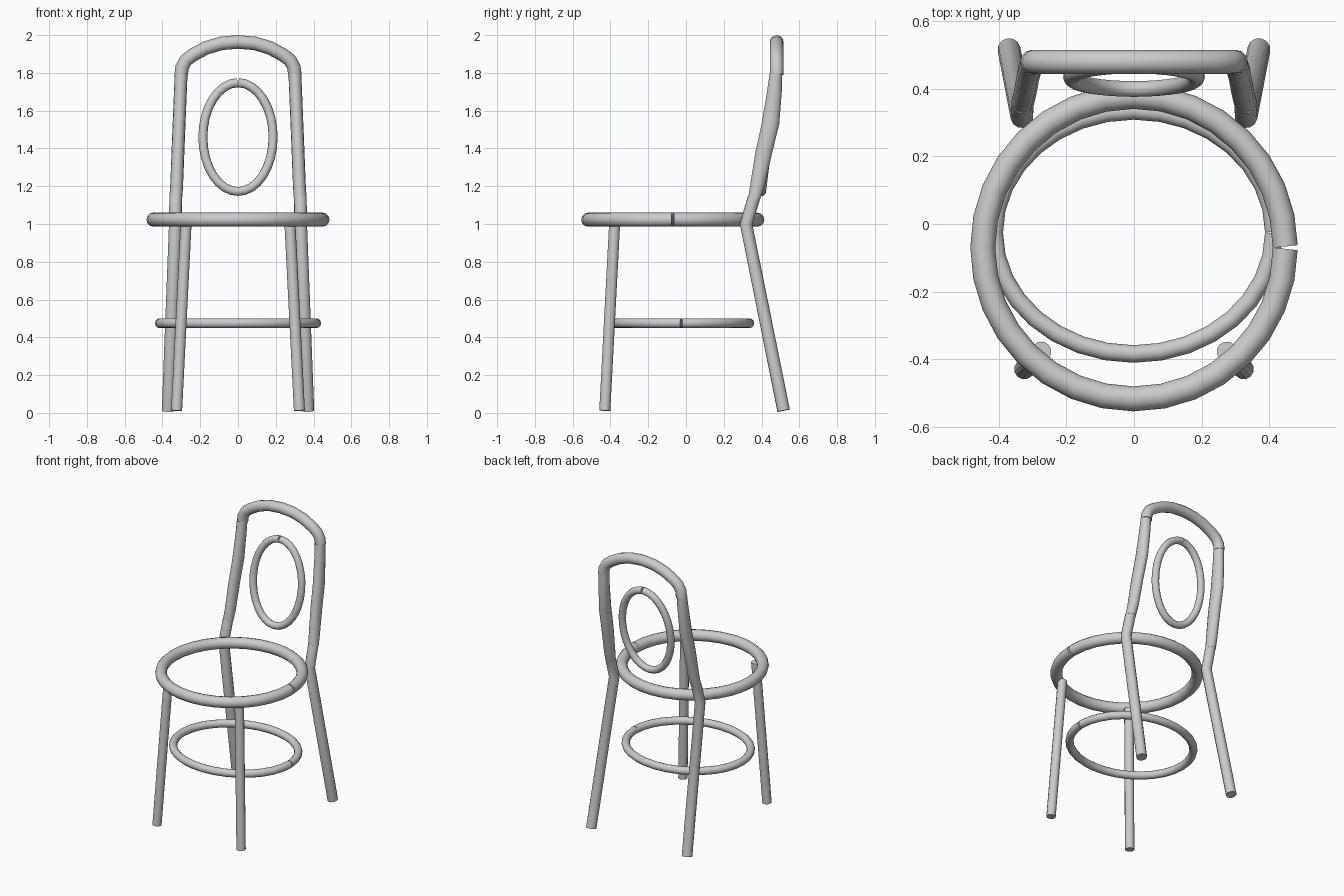
import bpy, bmesh
from math import sin, cos, pi, radians
from mathutils import Vector

cube = bpy.data.objects.get("Cube")
if cube:
    bpy.data.objects.remove(cube, do_unlink=True)

# Single grey metal
metal = bpy.data.materials.new("grey_metal")
metal.use_nodes = True
grey = (0.6, 0.6, 0.6, 1)
metal.diffuse_color = grey
metal.node_tree.nodes["Principled BSDF"].inputs["Base Color"].default_value = grey


def finish(name, mesh):
    mesh.materials.clear()
    mesh.materials.append(metal)
    ob = bpy.data.objects.new(name, mesh)
    bpy.context.collection.objects.link(ob)
    bpy.ops.object.select_all(action='DESELECT')
    ob.select_set(True)
    bpy.context.view_layer.objects.active = ob
    bpy.ops.object.shade_smooth_by_angle(angle=radians(40))
    return ob


def tube(name, points, radius):
    """Round capped tube along a path."""
    cu = bpy.data.curves.new(name + "_path", 'CURVE')
    cu.dimensions = '3D'
    cu.bevel_depth = radius
    cu.bevel_resolution = 4
    cu.use_fill_caps = True
    sp = cu.splines.new('POLY')
    sp.points.add(len(points) - 1)
    for p, co in zip(sp.points, points):
        p.co = (*co, 1)
    helper = bpy.data.objects.new(name + "_path", cu)
    bpy.context.collection.objects.link(helper)
    dg = bpy.context.evaluated_depsgraph_get()
    mesh = bpy.data.meshes.new_from_object(helper.evaluated_get(dg))
    bpy.data.objects.remove(helper, do_unlink=True)
    return finish(name, mesh)


def ring(name, centre, u, v, radius, gap, steps=32):
    """Elliptical bent tube with a narrow open seam at the u end."""
    c, u, v = Vector(centre), Vector(u), Vector(v)
    pts = []
    for i in range(steps + 1):
        a = gap + (2 * pi - 2 * gap) * i / steps
        pts.append(c + u * cos(a) + v * sin(a))
    return tube(name, pts, radius)


def bowed_post(name, side, sections, width, sides=14):
    """Oval post lofted through (x, y, z, half depth) sections."""
    bm = bmesh.new()
    loops = []
    for x, y, z, depth in sections:
        loops.append([bm.verts.new((side * x + width * cos(2 * pi * i / sides),
                                    y + depth * sin(2 * pi * i / sides), z))
                      for i in range(sides)])
    for low, high in zip(loops, loops[1:]):
        for i in range(sides):
            j = (i + 1) % sides
            bm.faces.new((low[i], low[j], high[j], high[i]))
    bm.faces.new(loops[0][::-1])
    bm.faces.new(loops[-1])
    mesh = bpy.data.meshes.new(name)
    bm.to_mesh(mesh)
    bm.free()
    return finish(name, mesh)


# Seat hoop, foot hoop and tilted oval in the back
ring("seat_hoop", (0, -0.07, 1.023), (0.448, 0, 0), (0, 0.448, 0), 0.037, 0.008)
ring("foot_hoop", (0, -0.025, 0.475), (0.414, 0, 0), (0, 0.36, 0), 0.026, 0.008)
ring("back_oval", (0, 0.435, 1.46), (0, 0.035, 0.288), (0.186, 0, 0), 0.024, 0.01)

# Legs and back posts, mirrored
post = [(0.33, 0.36, 1.13, 0.033), (0.325, 0.378, 1.2, 0.04),
        (0.318, 0.412, 1.38, 0.046), (0.312, 0.447, 1.53, 0.048),
        (0.305, 0.468, 1.7, 0.04), (0.301, 0.476, 1.8, 0.034)]
for side, label in ((1, "left"), (-1, "right")):
    tube("front_leg_" + label,
         [(side * 0.325, -0.43, 0.012), (side * 0.275, -0.378, 1.0)], 0.03)
    tube("rear_leg_" + label,
         [(side * 0.37, 0.517, 0.012), (side * 0.332, 0.318, 1.0),
          (side * 0.33, 0.36, 1.14)], 0.034)
    bowed_post("back_post_" + label, side, post, 0.034)

# Arched top rail
half = [(0.301, 1.79), (0.296, 1.83), (0.275, 1.868), (0.235, 1.897),
        (0.17, 1.932), (0.09, 1.956)]
rail = [(-x, 0.48, z) for x, z in half] + [(0, 0.48, 1.964)]
rail += [(x, 0.48, z) for x, z in reversed(half)]
tube("top_rail", rail, 0.036)
